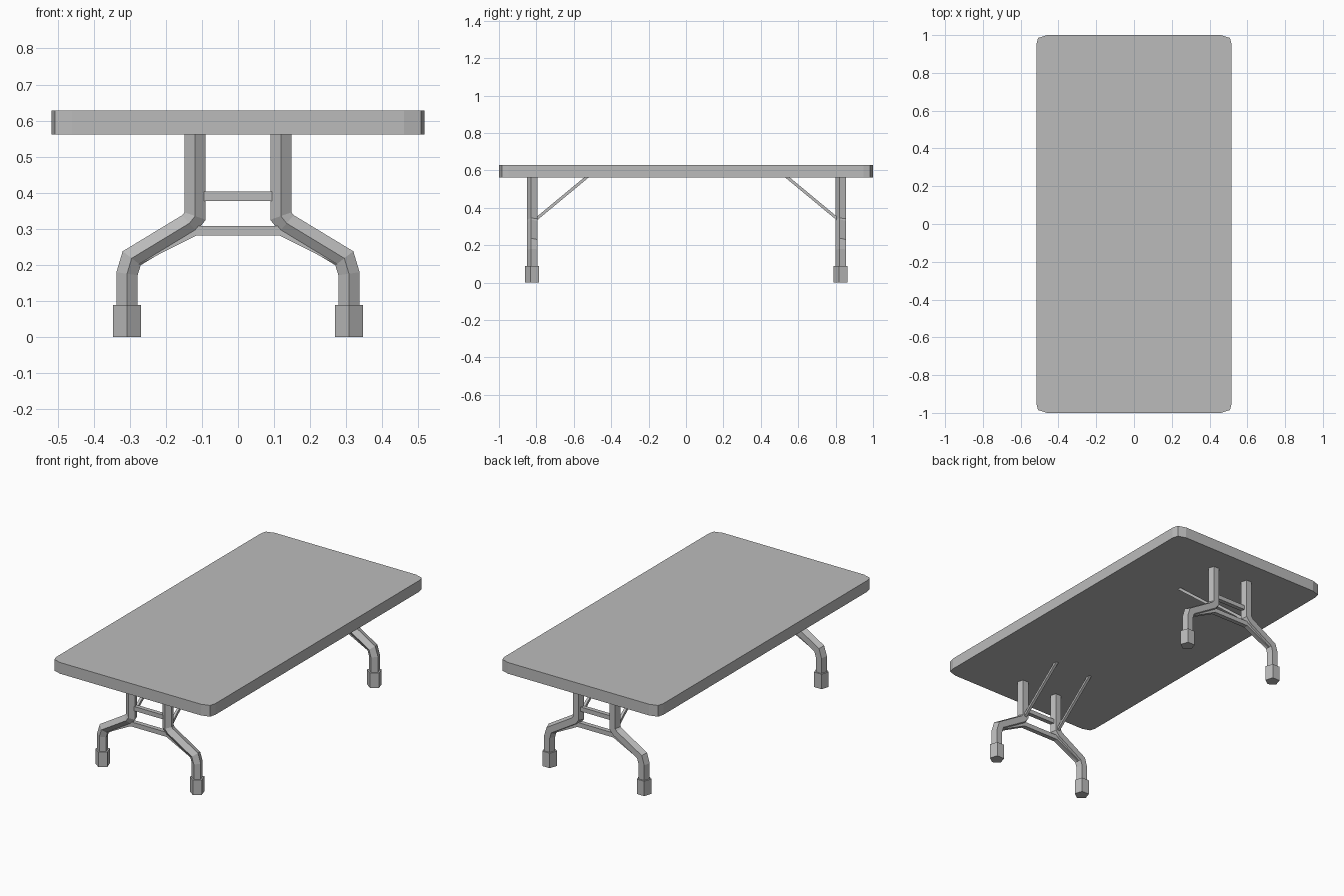
import bpy, bmesh
from math import cos, sin, pi, radians
from mathutils import Vector

if "Cube" in bpy.data.objects:
    bpy.data.objects.remove(bpy.data.objects["Cube"])

grey = bpy.data.materials.new("grey_plastic")
grey.use_nodes = True
grey.diffuse_color = (0.5, 0.5, 0.5, 1)
grey.node_tree.nodes["Principled BSDF"].inputs["Base Color"].default_value = (0.5, 0.5, 0.5, 1)


def finish(name, bm):
    bmesh.ops.recalc_face_normals(bm, faces=bm.faces)
    mesh = bpy.data.meshes.new(name)
    bm.to_mesh(mesh)
    bm.free()
    mesh.materials.append(grey)
    obj = bpy.data.objects.new(name, mesh)
    bpy.context.collection.objects.link(obj)
    return obj


def tube(name, path, radius, sides, axis, turn=0):
    """Sweep a regular polygon along a planar path; axis is the plane's normal."""
    pts = [Vector(p) for p in path]
    axis = Vector(axis)
    bm = bmesh.new()
    rings = []
    for i, p in enumerate(pts):
        before = (p - pts[i - 1]).normalized() if i else None
        after = (pts[i + 1] - p).normalized() if i < len(pts) - 1 else None
        tangent = ((before or after) + (after or before)).normalized()
        side = axis.cross(tangent) / tangent.dot(after or before)
        ring = []
        for k in range(sides):
            a = radians(turn) + 2 * pi * k / sides
            ring.append(bm.verts.new(p + radius * (cos(a) * side + sin(a) * axis)))
        rings.append(ring)
    for a, b in zip(rings, rings[1:]):
        for k in range(sides):
            j = (k + 1) % sides
            bm.faces.new((a[k], a[j], b[j], b[k]))
    bm.faces.new(rings[0])
    bm.faces.new(rings[-1])
    return finish(name, bm)


# Table top with clipped round corners
bm = bmesh.new()
corner = [(0.517, 0.95), (0.508, 0.985), (0.46, 1.0)]
outline = corner + [(-x, y) for x, y in reversed(corner)]
outline += [(-x, -y) for x, y in outline]
base = bm.faces.new([bm.verts.new((x, y, 0.562)) for x, y in outline])
top = bmesh.ops.extrude_face_region(bm, geom=[base])
bmesh.ops.translate(bm, vec=(0, 0, 0.066),
                    verts=[v for v in top["geom"] if isinstance(v, bmesh.types.BMVert)])
finish("table_top", bm)

# Folding leg frames
leg_path = [(0.119, 0.565), (0.119, 0.335), (0.135, 0.315), (0.295, 0.218),
            (0.308, 0.175), (0.308, 0.05)]
for end, y, inward in (("front", -0.82, 1), ("back", 0.83, -1)):
    for side, s in (("left", 1), ("right", -1)):
        tag = f"{end}_{side}"
        tube(f"{tag}_leg", [(s * x, y, z) for x, z in leg_path], 0.031, 5, (0, 1, 0), -90)
        tube(f"{tag}_foot", [(s * 0.308, y, 0.088), (s * 0.308, y, 0)], 0.041, 5, (0, 1, 0), -90)
        # Diagonal brace up to the table top
        tube(f"{tag}_brace", [(s * 0.12, y + inward * 0.02, 0.34),
                              (s * 0.12, y + inward * 0.295, 0.568)], 0.011, 4, (1, 0, 0), 45)
    # Cross bars
    tube(f"{end}_upper_bar", [(-0.11, y, 0.39), (0.11, y, 0.39)], 0.018, 4, (0, 1, 0), 45)
    tube(f"{end}_lower_bar", [(-0.28, y, 0.213), (-0.12, y, 0.294),
                              (0.12, y, 0.294), (0.28, y, 0.213)], 0.019, 4, (0, 1, 0), 45)
